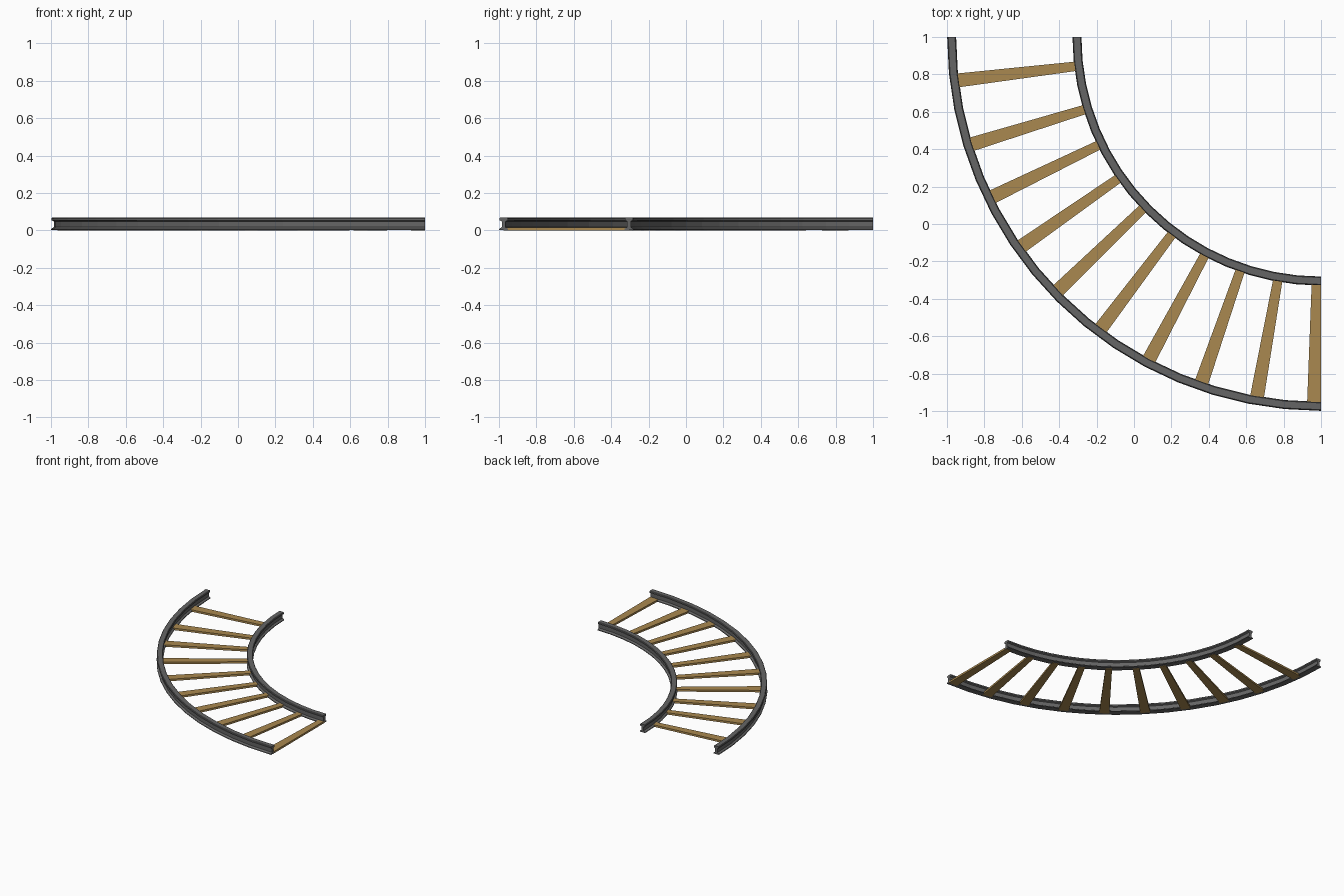
import bpy, bmesh, math

if "Cube" in bpy.data.objects:
    bpy.data.objects.remove(bpy.data.objects["Cube"])

CX, CY = 1.0, 1.0          # centre of the quarter-circle bend
SEG = 16


def material(name, col):
    m = bpy.data.materials.new(name)
    m.diffuse_color = col
    m.use_nodes = True
    m.node_tree.nodes["Principled BSDF"].inputs["Base Color"].default_value = m.diffuse_color
    return m


steel = material("steel", (0.13, 0.13, 0.13, 1))
wood = material("wood", (0.40, 0.25, 0.08, 1))


def sweep(name, profile, angles, mat):
    """Sweep a closed (radius, z) profile around the bend centre, with end caps."""
    bm = bmesh.new()
    rings = [[bm.verts.new((CX - r * math.cos(a), CY - r * math.sin(a), z))
              for r, z in profile] for a in angles]
    n = len(profile)
    for a, b in zip(rings, rings[1:]):
        for i in range(n):
            j = (i + 1) % n
            bm.faces.new((a[i], a[j], b[j], b[i]))
    bm.faces.new(rings[0])
    bm.faces.new(rings[-1][::-1])
    bmesh.ops.recalc_face_normals(bm, faces=bm.faces)
    me = bpy.data.meshes.new(name)
    bm.to_mesh(me)
    bm.free()
    me.materials.append(mat)
    ob = bpy.data.objects.new(name, me)
    bpy.context.collection.objects.link(ob)
    return ob


# Rails: I-shaped section (half outline mirrored)
half = [(0.024, 0.002), (0.024, 0.008), (0.010, 0.017), (0.010, 0.048),
        (0.022, 0.054), (0.022, 0.064), (0.018, 0.068)]
section = half + [(-x, z) for x, z in reversed(half)]
bend = [math.pi / 2 * i / SEG for i in range(SEG + 1)]
for name, radius in (("outer_rail", 1.975), ("inner_rail", 1.305)):
    sweep(name, [(radius + x, z) for x, z in section], bend, steel)

# Sleepers: radial wedges between the rails
HALF = 0.019
centres = [0.119, 0.298] + [math.pi / 2 - HALF - 0.157 * k for k in range(7, -1, -1)]
box = [(1.305, 0), (1.975, 0), (1.975, 0.016), (1.305, 0.016)]
for i, a in enumerate(centres):
    sweep(f"sleeper_{i + 1}", box, (a - HALF, a + HALF), wood)
